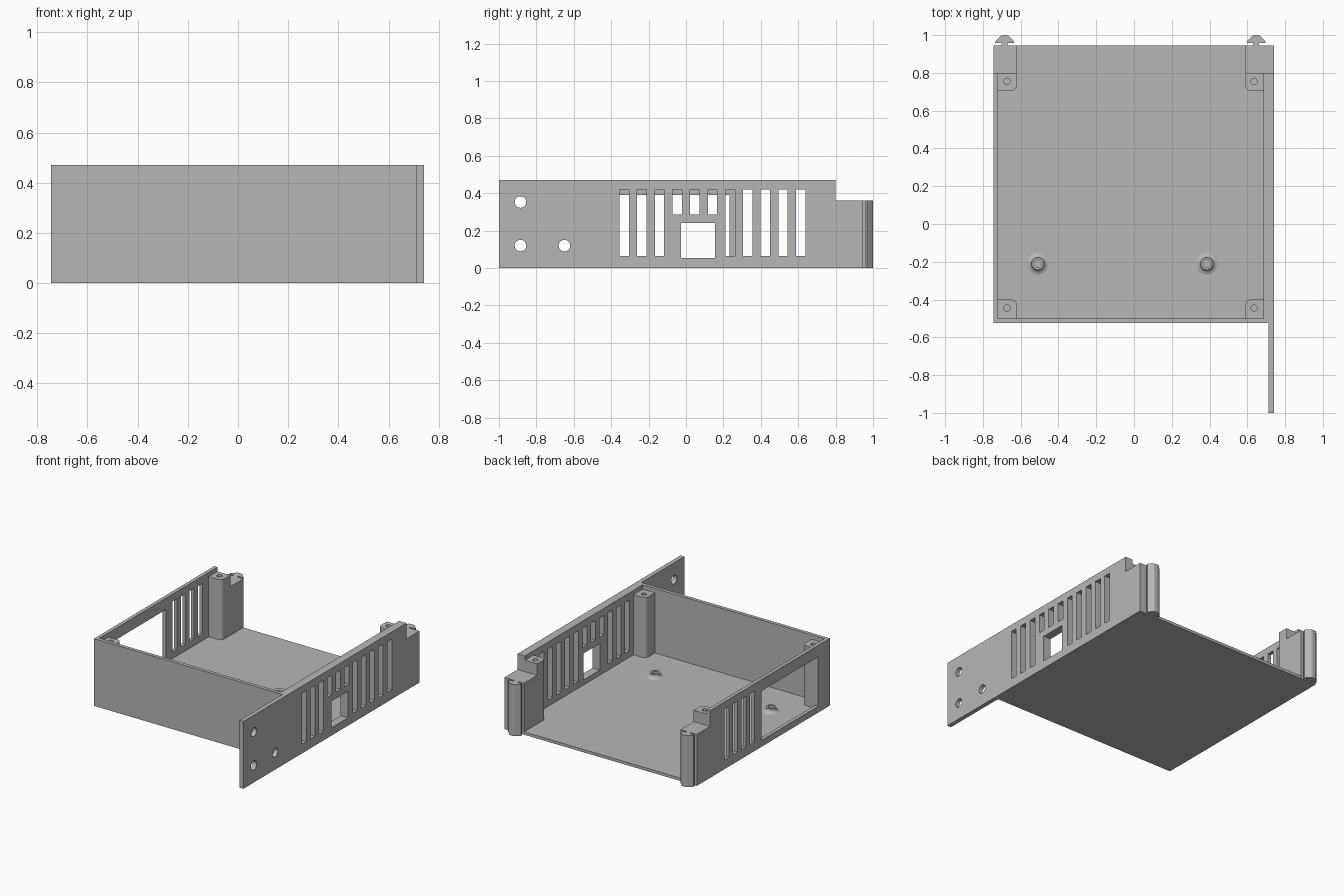
import bpy, bmesh, math
from mathutils import Vector

cube = bpy.data.objects.get("Cube")
if cube:
    bpy.data.objects.remove(cube, do_unlink=True)

grey = bpy.data.materials.new("plain grey")
grey.use_nodes = True
grey.diffuse_color = (0.47, 0.47, 0.47, 1)
grey.node_tree.nodes["Principled BSDF"].inputs["Base Color"].default_value = grey.diffuse_color

H = 0.47          # wall height
STEP = 0.36       # height of the lowered rear end
FLOOR = 0.02
BACK, FRONT = 0.945, -0.525


def add_object(name, bm):
    bmesh.ops.recalc_face_normals(bm, faces=bm.faces)
    mesh = bpy.data.meshes.new(name)
    bm.to_mesh(mesh)
    bm.free()
    mesh.materials.append(grey)
    ob = bpy.data.objects.new(name, mesh)
    bpy.context.collection.objects.link(ob)
    return ob


def add_prism(bm, outline, z0, z1):
    face = bm.faces.new([bm.verts.new((x, y, z0)) for x, y in outline])
    top = bmesh.ops.extrude_face_region(bm, geom=[face])["geom"]
    verts = [g for g in top if isinstance(g, bmesh.types.BMVert)]
    bmesh.ops.translate(bm, vec=(0, 0, z1 - z0), verts=verts)


def add_box(bm, x0, x1, y0, y1, z0, z1):
    add_prism(bm, [(x0, y0), (x1, y0), (x1, y1), (x0, y1)], z0, z1)


def prism(name, outline, z0, z1):
    bm = bmesh.new()
    add_prism(bm, outline, z0, z1)
    return add_object(name, bm)


def circle(cx, cy, r, n=24):
    return [(cx + r * math.cos(math.tau * i / n), cy + r * math.sin(math.tau * i / n)) for i in range(n)]


def cut(ob, bm):
    """Subtract the cutter mesh and keep only the result."""
    cutter = add_object("cutter", bm)
    cutter.hide_render = True
    mod = ob.modifiers.new("cut", 'BOOLEAN')
    mod.operation, mod.solver, mod.object = 'DIFFERENCE', 'EXACT', cutter
    graph = bpy.context.evaluated_depsgraph_get()
    result = bpy.data.meshes.new_from_object(ob.evaluated_get(graph))
    ob.modifiers.clear()
    ob.data = result
    bpy.data.objects.remove(cutter, do_unlink=True)


def smooth(ob):
    bpy.ops.object.select_all(action='DESELECT')
    ob.select_set(True)
    bpy.context.view_layer.objects.active = ob
    bpy.ops.object.shade_smooth_by_angle(angle=math.radians(35))


def rect(x0, x1, y0, y1):
    return [(x0, y0), (x1, y0), (x1, y1), (x0, y1)]


# Floor and front wall
prism("floor", rect(-0.744, 0.741, FRONT + 0.001, BACK - 0.001), 0, FLOOR)
prism("front_wall", rect(-0.74, 0.712, FRONT, -0.50), 0, H)

# Vent slots, evenly spaced along the side walls
slots = [-0.33 + 0.0943 * i for i in range(11)]

# Left wall with the mounting ear that runs past the front
left = prism("left_wall_and_ear", [(0.685, FRONT), (0.712, FRONT), (0.712, -1), (0.742, -1),
                                   (0.742, BACK), (0.685, BACK)], 0, H)
bm = bmesh.new()
add_box(bm, 0.6, 0.8, 0.80, 1.1, STEP, 0.6)
for i, y in enumerate(slots):
    add_box(bm, 0.6, 0.8, y - 0.025, y + 0.025, 0.285 if 3 <= i <= 5 else 0.065, 0.42)
add_box(bm, 0.6, 0.8, -0.027, 0.155, 0.055, 0.24)
for y in (-0.885, -0.65):
    for z in (0.12, 0.353):
        start = len(bm.verts)
        add_prism(bm, circle(0, 0, 0.031), -0.1, 0.1)
        bm.verts.ensure_lookup_table()
        for v in bm.verts[start:]:
            v.co = Vector((0.72 + v.co.z, y + v.co.x, z + v.co.y))
cut(left, bm)
smooth(left)

# Right wall with a wide window and four slots
right = prism("right_wall", rect(-0.745, -0.72, FRONT, BACK), 0, H)
bm = bmesh.new()
add_box(bm, -0.8, -0.6, 0.80, 1.1, STEP, 0.6)
add_box(bm, -0.8, -0.6, -0.395, 0.232, 0.045, 0.39)
for y in slots[7:]:
    add_box(bm, -0.8, -0.6, y - 0.025, y + 0.025, 0.065, 0.42)
cut(right, bm)


# Corner posts with one rounded inner corner and a screw hole
def post(name, wall_x, inner_x, wall_y, inner_y, hole, stepped):
    r = 0.03
    sx = 1 if inner_x > wall_x else -1
    sy = 1 if inner_y > wall_y else -1
    cx, cy = inner_x - sx * r, inner_y - sy * r
    arc = [(cx + sx * r * math.cos(a), cy + sy * r * math.sin(a))
           for a in [math.pi / 2 * i / 8 for i in range(9)]]
    ob = prism(name, [(wall_x, wall_y), (inner_x, wall_y)] + arc + [(wall_x, inner_y)], 0.01, 0.44)
    bm = bmesh.new()
    add_prism(bm, circle(*hole, 0.017, 16), 0.25, 0.6)
    if stepped:
        add_box(bm, wall_x - 0.3, wall_x + 0.3, 0.80, 1.1, STEP, 0.7)
    cut(ob, bm)
    smooth(ob)


for side, wall_x, inner_x, hole_x in (("left", 0.70, 0.59, 0.635), ("right", -0.73, -0.62, -0.672)):
    post(side + "_front_post", wall_x, inner_x, -0.51, -0.40, (hole_x, -0.445), False)
    post(side + "_back_post", wall_x, inner_x, BACK, 0.705, (hole_x, 0.755), True)

# Arrow-shaped snap hooks behind the back posts
half = [(0.016, 0.93), (0.016, 0.957), (0.05, 0.957), (0.05, 0.967), (0.019, 0.998), (0.008, 1.0)]
for side, x in (("left", 0.647), ("right", -0.685)):
    outline = [(x + dx, y) for dx, y in half] + [(x - dx, y) for dx, y in reversed(half)]
    prism(side + "_hook", outline, 0, STEP)

# Flared floor bosses, lathed from a small profile
profile = [(0.065, 0.018), (0.05, 0.022), (0.038, 0.029), (0.033, 0.038), (0.033, 0.05),
           (0.02, 0.05), (0.02, 0.025), (0, 0.025)]
for side, x in (("left", 0.385), ("right", -0.51)):
    bm = bmesh.new()
    verts = [bm.verts.new((r, 0, z)) for r, z in profile]
    edges = [bm.edges.new(pair) for pair in zip(verts, verts[1:])]
    bmesh.ops.spin(bm, geom=verts + edges, cent=(0, 0, 0), axis=(0, 0, 1),
                   angle=math.tau, steps=24, use_duplicate=False)
    bmesh.ops.remove_doubles(bm, verts=bm.verts, dist=0.0005)
    bmesh.ops.translate(bm, vec=(x, -0.21, 0), verts=bm.verts)
    boss = add_object(side + "_floor_boss", bm)
    smooth(boss)
